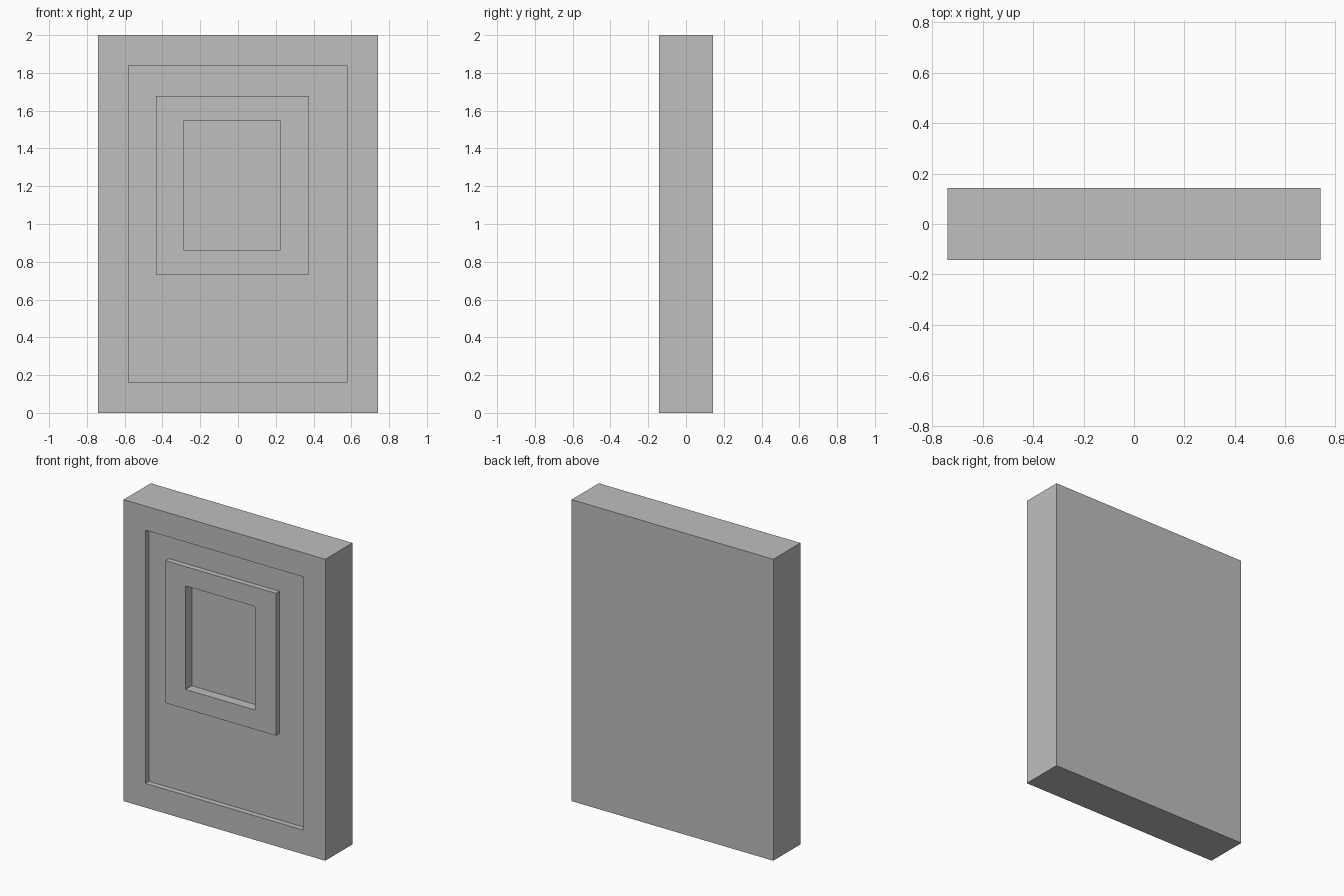
import bpy, bmesh

cube = bpy.data.objects.get("Cube")
if cube:
    bpy.data.objects.remove(cube, do_unlink=True)

grey = bpy.data.materials.new("plain grey")
grey.use_nodes = True
colour = (0.52, 0.52, 0.52, 1)
grey.diffuse_color = colour
grey.node_tree.nodes["Principled BSDF"].inputs["Base Color"].default_value = colour

# Depths along y
BACK, FRONT = 0.142, -0.142
PANEL_FLOOR = FRONT + 0.037
WINDOW_FLOOR = FRONT + 0.065

# Outlines: left, right, bottom, top
SLAB = (-0.74, 0.74, 0, 2)
PANEL = (-0.58, 0.578, 0.16, 1.84)
FRAME = (-0.434, 0.377, 0.733, 1.677)
WINDOW = (-0.285, 0.223, 0.862, 1.549)


def stepped_solid(name, steps):
    """Join successive rectangles into one closed stepped body."""
    bm = bmesh.new()
    rings = []
    for (left, right, low, high), y in steps:
        corners = ((left, low), (right, low), (right, high), (left, high))
        rings.append([bm.verts.new((x, y, z)) for x, z in corners])
    for a, b in zip(rings, rings[1:]):
        for i in range(4):
            j = (i + 1) % 4
            bm.faces.new((a[i], a[j], b[j], b[i]))
    bm.faces.new(rings[0])
    bm.faces.new(rings[-1])
    bmesh.ops.recalc_face_normals(bm, faces=bm.faces)
    mesh = bpy.data.meshes.new(name)
    bm.to_mesh(mesh)
    bm.free()
    mesh.materials.append(grey)
    obj = bpy.data.objects.new(name, mesh)
    bpy.context.collection.objects.link(obj)
    return obj


# Slab, sunken panel, raised window frame and sunken window in one body
stepped_solid("panelled_door", [
    (SLAB, BACK), (SLAB, FRONT),
    (PANEL, FRONT), (PANEL, PANEL_FLOOR),
    (FRAME, PANEL_FLOOR), (FRAME, FRONT),
    (WINDOW, FRONT), (WINDOW, WINDOW_FLOOR),
])
